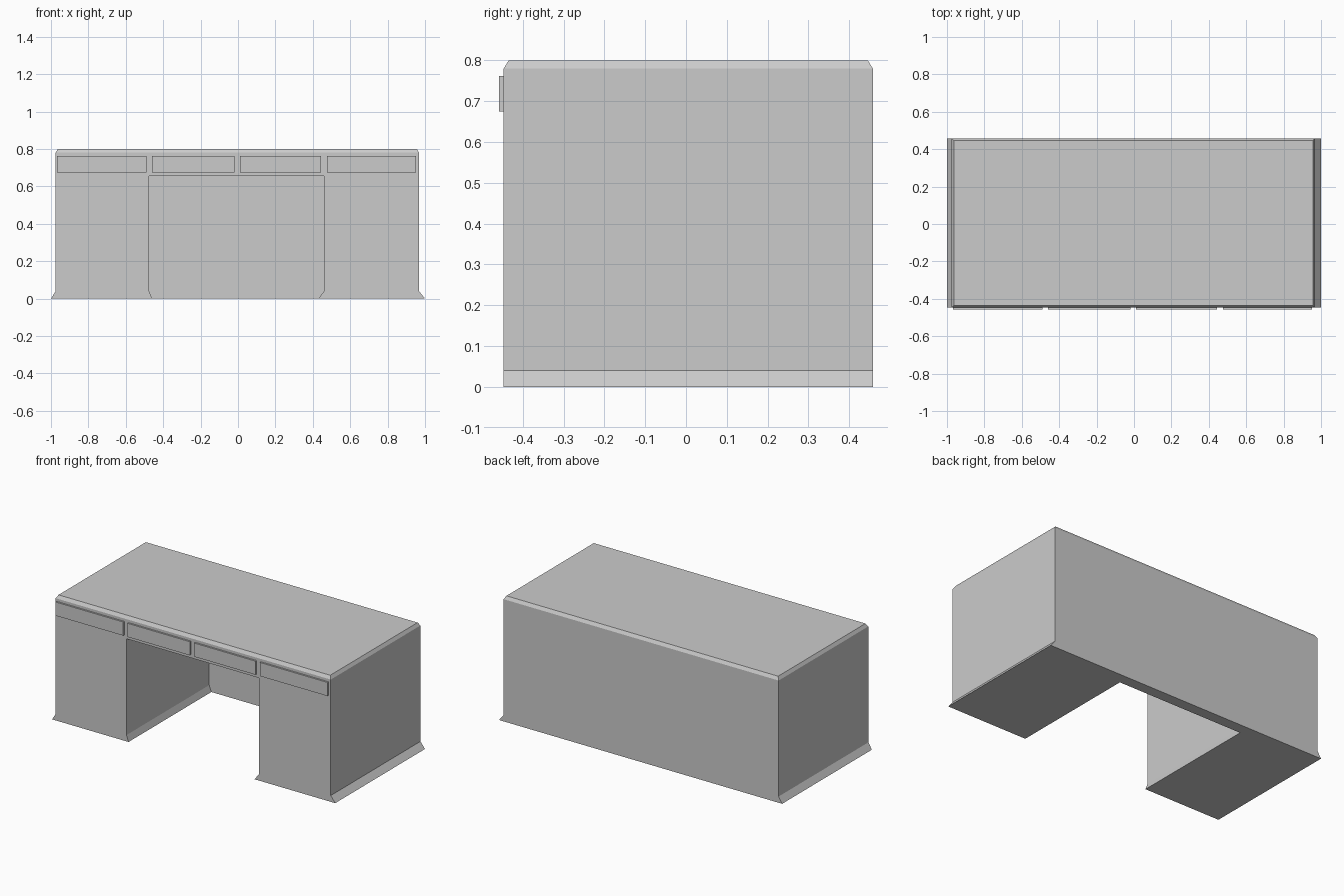
import bpy, bmesh

if "Cube" in bpy.data.objects:
    bpy.data.objects.remove(bpy.data.objects["Cube"])

FRONT, BACK = -0.447, 0.458


def prism(name, profile, y0, y1):
    """Extrude an (x, z) profile from y0 to y1."""
    bm = bmesh.new()
    face = bm.faces.new([bm.verts.new((x, y0, z)) for x, z in profile])
    ext = bmesh.ops.extrude_face_region(bm, geom=[face])
    moved = [v for v in ext["geom"] if isinstance(v, bmesh.types.BMVert)]
    bmesh.ops.translate(bm, verts=moved, vec=(0, y1 - y0, 0))
    bmesh.ops.recalc_face_normals(bm, faces=bm.faces)
    mesh = bpy.data.meshes.new(name)
    bm.to_mesh(mesh)
    bm.free()
    obj = bpy.data.objects.new(name, mesh)
    bpy.context.collection.objects.link(obj)
    return obj


# Desk body with flared feet, straight front and back
body = prism("desk_body",
             [(-1, 0), (1, 0), (0.968, 0.04), (0.968, 0.78),
              (-0.975, 0.78), (-0.975, 0.04)], FRONT, BACK)

# Chamfered desktop edge grown from the body's top face
bm = bmesh.new()
bm.from_mesh(body.data)
top = max(bm.faces, key=lambda f: f.calc_center_median().z)
ext = bmesh.ops.extrude_face_region(bm, geom=[top])
bmesh.ops.delete(bm, geom=[top], context='FACES_ONLY') if top.is_valid and top not in ext["geom"] and not all(e.is_manifold for e in top.edges) else None
for v in [g for g in ext["geom"] if isinstance(g, bmesh.types.BMVert)]:
    v.co.z = 0.80
    v.co.x += -0.012 if v.co.x > 0 else 0.012
    v.co.y += -0.012 if v.co.y > 0 else 0.012
bmesh.ops.recalc_face_normals(bm, faces=bm.faces)
bm.to_mesh(body.data)
bm.free()

# Kneehole opening, flared at the floor, leaving a back panel
cutter = prism("kneehole_cutter",
               [(-0.46, -0.1), (0.43, -0.1), (0.43, 0), (0.46, 0.04),
                (0.46, 0.655), (-0.475, 0.655), (-0.475, 0.04), (-0.46, 0)],
               FRONT - 0.1, 0.388)
cutter.hide_render = True
cut = body.modifiers.new("kneehole", 'BOOLEAN')
cut.operation = 'DIFFERENCE'
cut.solver = 'EXACT'
cut.object = cutter
bpy.context.view_layer.objects.active = body
bpy.ops.object.modifier_apply(modifier=cut.name)
bpy.data.objects.remove(cutter)

# Row of four shallow drawer fronts
for i, (x0, x1) in enumerate([(-0.967, -0.49), (-0.46, -0.02),
                              (0.01, 0.445), (0.475, 0.953)]):
    prism(f"drawer_front_{i + 1}",
          [(x0, 0.675), (x1, 0.675), (x1, 0.762), (x0, 0.762)],
          FRONT, -0.458)
